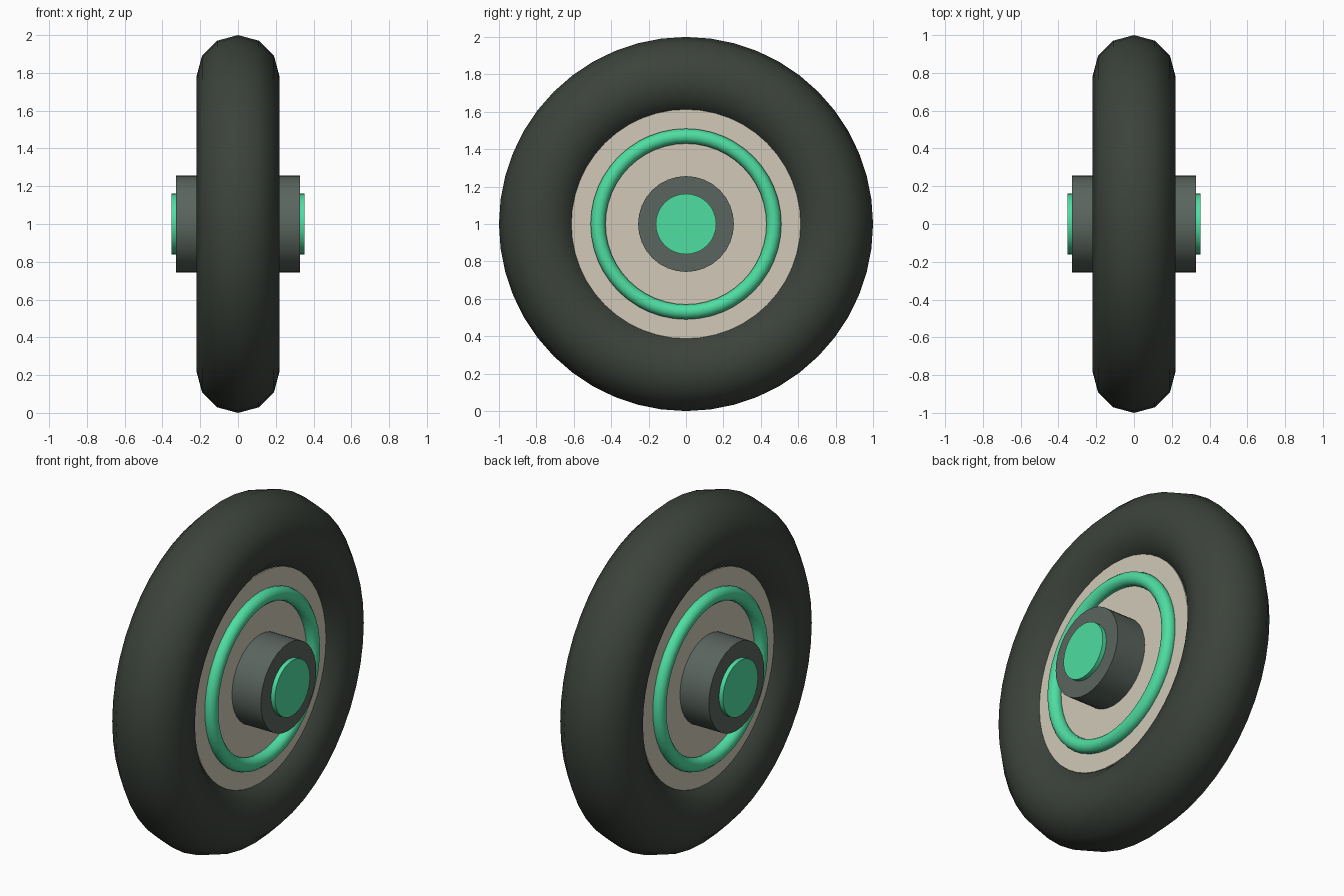
import bpy
import math

cube = bpy.data.objects.get("Cube")
if cube:
    bpy.data.objects.remove(cube, do_unlink=True)

AXLE = (0, math.pi / 2, 0)   # turns a part's own z axis onto x


def make_material(name, rgb):
    """Flat material from 0-255 display values, stored as linear."""
    colour = [((c / 255 + 0.055) / 1.055) ** 2.4 for c in rgb] + [1]
    mat = bpy.data.materials.new(name)
    mat.use_nodes = True
    mat.diffuse_color = colour
    mat.node_tree.nodes["Principled BSDF"].inputs["Base Color"].default_value = colour
    return mat


rubber = make_material("dark rubber", (60, 67, 59))
cream = make_material("cream", (209, 201, 184))
grey = make_material("grey metal", (90, 101, 94))
green = make_material("mint green", (78, 221, 161))


def finish(name, mat, angle):
    obj = bpy.context.object
    obj.name = name
    obj.data.materials.append(mat)
    bpy.ops.object.shade_smooth_by_angle(angle=math.radians(angle))


def torus(name, mat, x, major, minor, sides):
    bpy.ops.mesh.primitive_torus_add(
        major_radius=major, minor_radius=minor, major_segments=48,
        minor_segments=sides, location=(x, 0, 1), rotation=AXLE)
    finish(name, mat, 60)


def drum(name, mat, radius, half_width, sides):
    bpy.ops.mesh.primitive_cylinder_add(
        vertices=sides, radius=radius, depth=2 * half_width,
        location=(0, 0, 1), rotation=AXLE)
    finish(name, mat, 30)


# Tyre, wheel disc and the axle parts run through both sides
torus("tyre", rubber, 0, 0.78, 0.22, 12)
drum("wheel_disc", cream, 0.613, 0.14, 48)
drum("hub", grey, 0.256, 0.327, 32)
drum("axle_cap", green, 0.162, 0.352, 32)

# Trim ring on each face of the disc
for side, x in (("left", 0.153), ("right", -0.153)):
    torus("trim_ring_" + side, green, x, 0.47, 0.04, 12)
